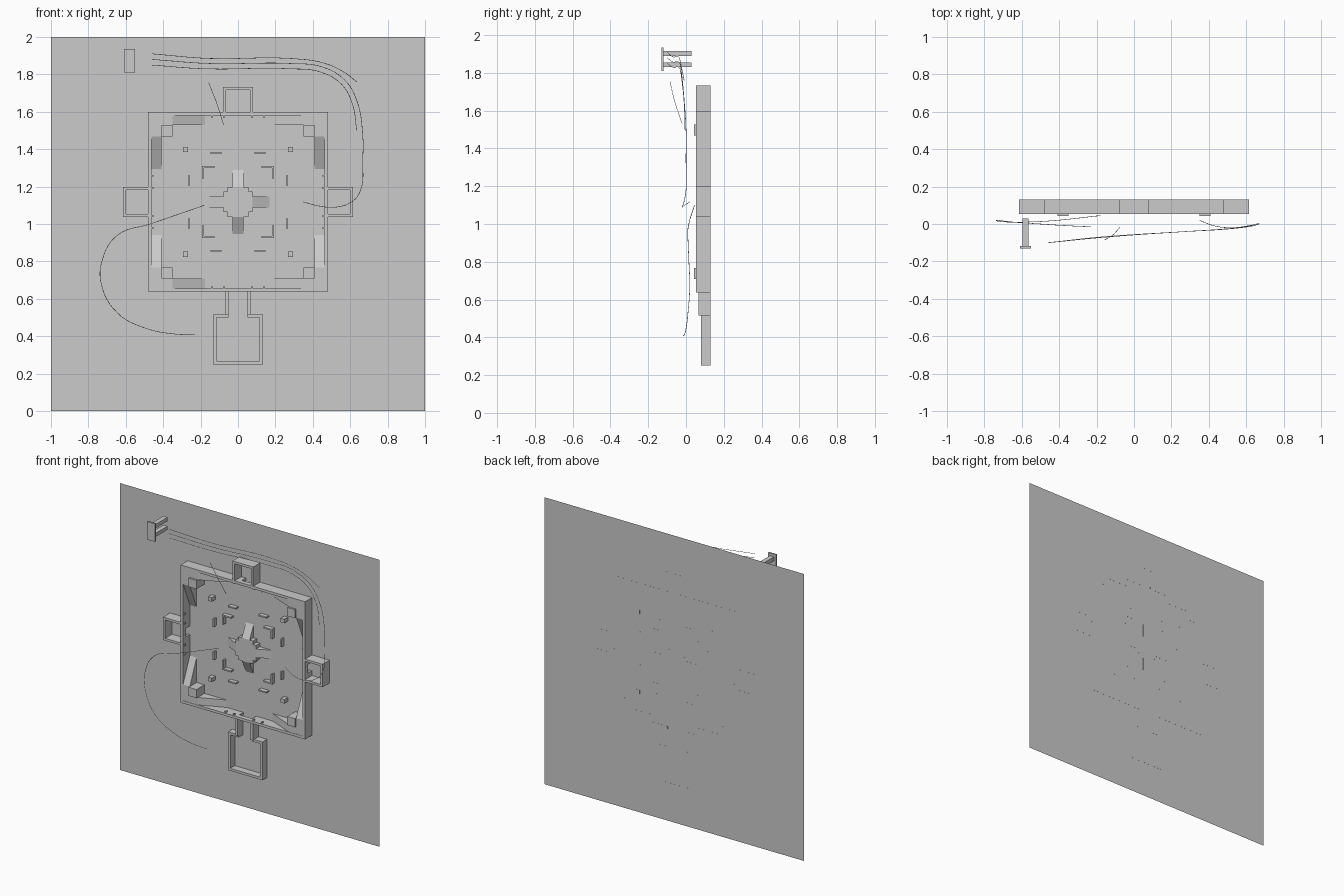
import bpy, bmesh

if "Cube" in bpy.data.objects:
    bpy.data.objects.remove(bpy.data.objects["Cube"])

CZ = 1.118               # centre height of the arena
BACK, TOP = 0.13, 0.053  # floor side and front side of the walls

grey = bpy.data.materials.new("plain grey")
grey.diffuse_color = (0.6, 0.6, 0.6, 1)
grey.use_nodes = True
grey.node_tree.nodes["Principled BSDF"].inputs["Base Color"].default_value = grey.diffuse_color


def finish(name, bm):
    bmesh.ops.recalc_face_normals(bm, faces=bm.faces)
    me = bpy.data.meshes.new(name)
    bm.to_mesh(me)
    bm.free()
    me.materials.append(grey)
    ob = bpy.data.objects.new(name, me)
    bpy.context.collection.objects.link(ob)
    return ob


def add_box(bm, x0, x1, z0, z1, y0=TOP, y1=BACK):
    vs = bmesh.ops.create_cube(bm, size=1)["verts"]
    for v in vs:
        v.co = (x1 if v.co.x > 0 else x0, y1 if v.co.y > 0 else y0, z1 if v.co.z > 0 else z0)


def boxes(name, items):
    bm = bmesh.new()
    for it in items:
        add_box(bm, *it)
    return finish(name, bm)


def add_ramp(bm, hi, lo, v0, v1, top, vertical):
    """Wedge falling from hi to lo, spanning v0..v1 across."""
    rings = []
    for v in (v0, v1):
        ring = []
        for u, y in ((hi, BACK), (hi, top), (lo, BACK)):
            ring.append(bm.verts.new((v, y, CZ + u) if vertical else (u, y, CZ + v)))
        rings.append(ring)
    a, b = rings
    bm.faces.new(a)
    bm.faces.new(b[::-1])
    for i in range(3):
        j = (i + 1) % 3
        bm.faces.new((a[i], b[i], b[j], a[j]))


def span(a, b):
    return (min(a, b), max(a, b))


SIGNS = [(sx, sz) for sx in (-1, 1) for sz in (-1, 1)]

# Backing sheet
bm = bmesh.new()
bm.faces.new([bm.verts.new(p) for p in ((-1, .1295, 0), (1, .1295, 0), (1, .1295, 2), (-1, .1295, 2))])
finish("backing_sheet", bm)

# Arena outer wall with a doorway and lintel on each side
H, T = 0.48, 0.018
walls = []
for s in (-1, 1):
    d = 0.03 if s > 0 else 0.05
    zr = span(CZ + s * H, CZ + s * (H - T))
    walls += [(-H, -d, *zr), (d, H, *zr), (-d, d, *zr, TOP, 0.085)]
    xr = span(s * H, s * (H - T))
    walls += [(*xr, CZ - H, CZ - .03), (*xr, CZ + .03, CZ + H), (*xr, CZ - .03, CZ + .03, TOP, 0.085)]
boxes("arena_wall", walls)

# Small side rooms: left, right and top
R, D, W = 0.08, 0.135, 0.016
for s, nm in ((-1, "left"), (1, "right")):
    xr = span(s * H, s * (H + D))
    far = span(s * (H + D), s * (H + D - W))
    boxes(nm + "_room", [(*far, CZ - R, CZ + R), (*xr, CZ - R, CZ - R + W), (*xr, CZ + R - W, CZ + R)])
zt = CZ + H
boxes("top_room", [(-R, R, zt + D - W, zt + D), (-R, -R + W, zt, zt + D), (R - W, R, zt, zt + D)])

# Entry corridor and entry room at the bottom
boxes("entry_corridor", [(-.067, -.051, .515, CZ - H, .067), (.051, .067, .515, CZ - H, .067)])
boxes("entry_room", [(-.133, .133, .25, .267, .08), (-.133, -.115, .25, .517, .08), (.115, .133, .25, .517, .08),
                     (-.133, -.051, .5, .517, .08), (.051, .133, .5, .517, .08)])

# Raised corners with a tall block and two ramps each
bm = bmesh.new()
for sx, sz in SIGNS:
    ox, oz = span(sx * .41, sx * .465), span(sz * .41, sz * .465)
    fx, fz = span(sx * .35, sx * .465), span(sz * .35, sz * .465)
    kx, kz = span(sx * .35, sx * .41), span(sz * .35, sz * .41)
    add_box(bm, *ox, CZ + fz[0], CZ + fz[1], TOP + .002)
    add_box(bm, *kx, CZ + oz[0], CZ + oz[1], TOP + .002)
    add_box(bm, *kx, CZ + kz[0], CZ + kz[1], 0.042)
    add_ramp(bm, sz * .35, sz * .175, *ox, TOP + .002, True)
    add_ramp(bm, sx * .35, sx * .175, *oz, TOP + .002, False)
finish("corner_platforms", bm)

# Central platform with four ramps
bm = bmesh.new()
PT = 0.085
add_box(bm, -.078, .078, CZ - .055, CZ + .055, PT)
add_box(bm, -.055, .055, CZ + .055, CZ + .08, PT)
add_box(bm, -.055, .055, CZ - .08, CZ - .055, PT)
for s in (-1, 1):
    add_ramp(bm, s * .08, s * .172, -.03, .03, PT, True)
    add_ramp(bm, s * .078, s * .17, -.03, .03, PT, False)
finish("central_platform", bm)

# Cover pieces: corner walls, short bars and pillars, repeated in four quarters
corners, bars, pillars = [], [], []
for sx, sz in SIGNS:
    def q(x0, x1, z0, z1, y):
        zz = span(CZ + sz * z0, CZ + sz * z1)
        return (*span(sx * x0, sx * x1), *zz, y)
    corners += [q(.125, .192, .182, .192, .1), q(.182, .192, .125, .182, .1)]
    bars += [q(.088, .147, .256, .266, .1), q(.256, .266, .088, .142, .1)]
    pillars.append(q(.266, .294, .266, .294, .09))
boxes("cover_corners", corners)
boxes("cover_bars", bars)
boxes("pillars", pillars)

# Tiny wall brackets beside the doors
brackets = []
for s in (-1, 1):
    for t in (-.14, -.075, .075, .14):
        brackets.append((*span(s * .452, s * .463), CZ + t - .005, CZ + t + .005, .06, .075))
        brackets.append((t - .005, t + .005, *span(CZ + s * .452, CZ + s * .463), .06, .075))
boxes("wall_brackets", brackets)

# Two-pronged plug at the upper left
boxes("plug", [(-.61, -.55, 1.81, 1.935, -.13, -.118), (-.596, -.564, 1.89, 1.917, -.118, .03),
               (-.596, -.564, 1.83, 1.855, -.118, .03)])


# Thin guide strokes floating in front
def stroke(name, pts):
    cu = bpy.data.curves.new(name, "CURVE")
    cu.dimensions = "3D"
    cu.bevel_depth = 0.0015
    cu.bevel_resolution = 0
    cu.resolution_u = 6
    sp = cu.splines.new("BEZIER")
    sp.bezier_points.add(len(pts) - 1)
    for p, co in zip(sp.bezier_points, pts):
        p.co = co
        p.handle_left_type = p.handle_right_type = "AUTO"
    cu.materials.append(grey)
    bpy.context.collection.objects.link(bpy.data.objects.new(name, cu))


stroke("upper_stroke", [(-.46, -.1, 1.91), (-.15, -.07, 1.885), (.28, -.04, 1.885), (.46, -.03, 1.86),
                        (.57, -.02, 1.81), (.635, -.01, 1.76)])
stroke("middle_stroke", [(-.46, -.1, 1.88), (-.15, -.07, 1.858), (.28, -.04, 1.858), (.45, -.03, 1.84),
                         (.57, -.02, 1.77), (.635, -.01, 1.66), (.665, 0, 1.5), (.667, 0, 1.34),
                         (.655, 0, 1.18), (.61, -.01, 1.12), (.52, -.02, 1.09), (.43, -.01, 1.097), (.35, .02, 1.118)])
stroke("lower_stroke", [(-.46, -.1, 1.85), (-.18, -.07, 1.83), (.28, -.04, 1.83), (.44, -.03, 1.813),
                        (.555, -.02, 1.745), (.612, -.01, 1.64), (.635, -.01, 1.5)])
stroke("left_stroke", [(-.18, .045, 1.1), (-.47, .015, 1), (-.645, .01, .94), (-.725, .015, .81), (-.73, .02, .675),
                       (-.645, .01, .525), (-.5, 0, .445), (-.34, -.01, .412), (-.23, -.015, .408)])
stroke("short_stroke", [(-.157, -.085, 1.755), (-.115, -.06, 1.65), (-.077, -.02, 1.53)])
